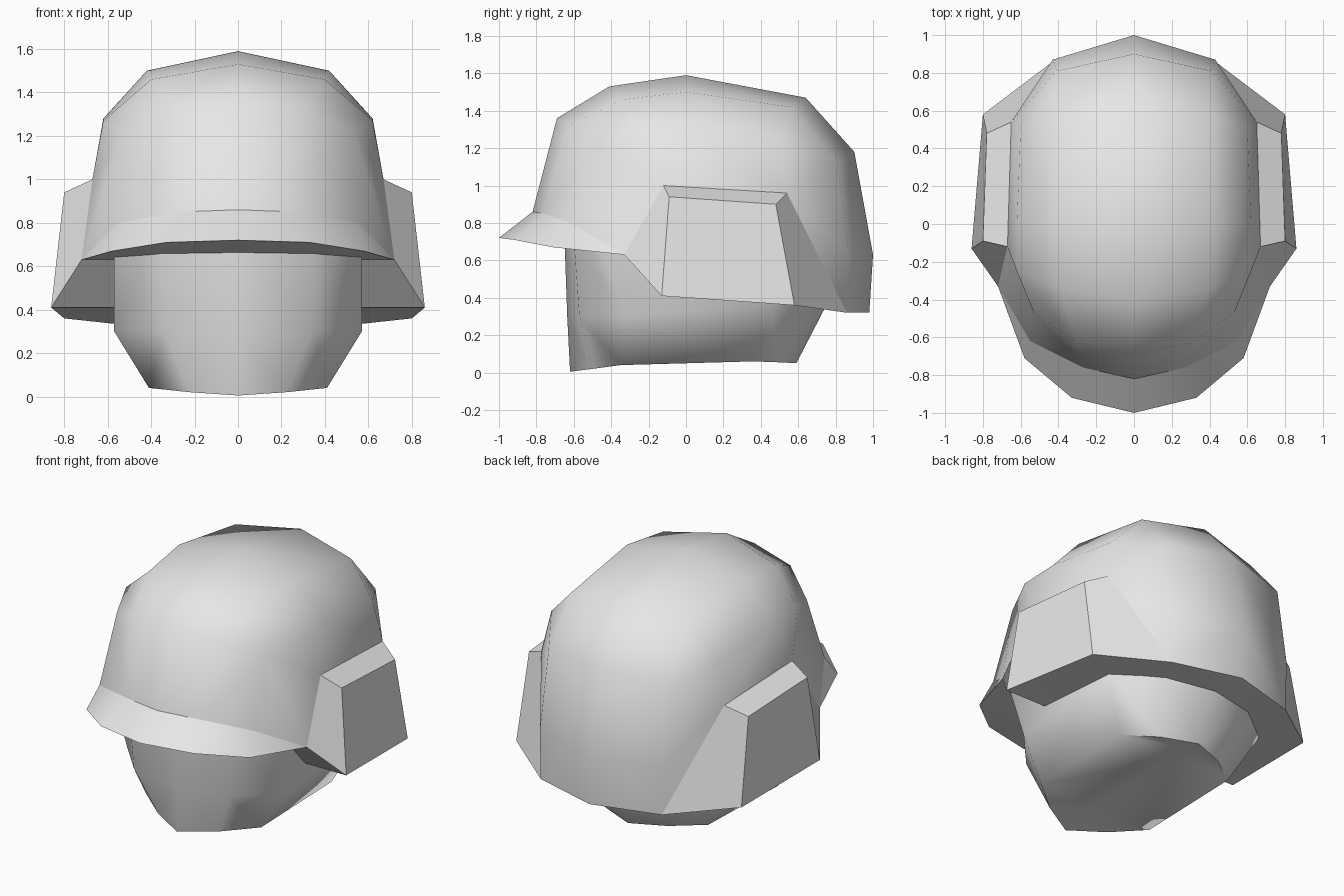
import bpy, bmesh, math
from mathutils import Vector

cube = bpy.data.objects.get("Cube")
if cube:
    bpy.data.objects.remove(cube, do_unlink=True)

# One plain grey for the whole model
grey = bpy.data.materials.new("plain grey")
grey.use_nodes = True
colour = (0.8, 0.8, 0.8, 1)
grey.diffuse_color = colour
grey.node_tree.nodes["Principled BSDF"].inputs["Base Color"].default_value = colour


def build(name, half_faces, middle, angle):
    """Make a part from the faces of its +x half, mirrored across x = 0."""
    bm = bmesh.new()
    for side in (1, -1):
        for corners in half_faces:
            points = []
            for x, y, z in corners:
                if (x * side, y, z) not in points:
                    points.append((x * side, y, z))
            if len(points) > 2:
                bm.faces.new([bm.verts.new(p) for p in points])
    bmesh.ops.remove_doubles(bm, verts=bm.verts[:], dist=0.001)
    bm.normal_update()
    # Turn every face away from the middle of the part
    for face in bm.faces:
        if face.normal.dot(face.calc_center_median() - Vector(middle)) < 0:
            face.normal_flip()
    mesh = bpy.data.meshes.new(name)
    bm.to_mesh(mesh)
    bm.free()
    mesh.materials.append(grey)
    part = bpy.data.objects.new(name, mesh)
    bpy.context.collection.objects.link(part)
    bpy.ops.object.select_all(action='DESELECT')
    part.select_set(True)
    bpy.context.view_layer.objects.active = part
    bpy.ops.object.shade_smooth_by_angle(angle=math.radians(angle))
    return part


def strips(row_a, row_b):
    """Quads joining two rows of the same length."""
    return [(a, b, d, c) for a, b, c, d in zip(row_a, row_a[1:], row_b, row_b[1:])]


# Shell lines running from the front edge over the crown to the back edge
centre = [(0, -.82, .86), (0, -.69, 1.36), (0, -.41, 1.53), (0, 0, 1.59),
          (0, .64, 1.47), (0, .9, 1.18), (0, 1, .63), (0, .98, .32)]
inner = [(.27, -.76, .85), (.3, -.63, 1.32), (.4, -.34, 1.46), (.42, 0, 1.5),
         (.41, .56, 1.42), (.41, .81, 1.13), (.43, .87, .63), (.43, .86, .32)]
shoulder = [(.55, -.62, .8), (.53, -.47, 1.22), (.62, -.25, 1.27),
            (.62, 0, 1.28), (.6, .51, 1.22)]

# Points shared by the shell, the brim and the ear guards
brim_end = (.72, -.33, .63)
ear_root_front, ear_root_back = (.67, -.12, 1), (.65, .54, .96)
ear_top_front, ear_top_back = (.8, -.09, .94), (.78, .48, .9)
ear_low_front, ear_low_back = (.86, -.13, .41), (.8, .58, .36)
back_corner = inner[-1]

# Helmet shell
shell = strips(centre, inner) + strips(inner[:5], shoulder)
shell += [
    (inner[4], inner[5], shoulder[4]),
    (shoulder[4], inner[5], ear_root_back),
    (inner[5], inner[6], ear_root_back),
    (inner[6], back_corner, ear_root_back),
    (brim_end, shoulder[0], shoulder[1], ear_root_front),
    (shoulder[1], shoulder[2], ear_root_front),
    (shoulder[2], shoulder[3], ear_root_front),
    (shoulder[3], shoulder[4], ear_root_back, ear_root_front),
]
shell_middle = (0, .1, .8)
build("helmet_shell", shell, shell_middle, 70)

# Front brim
brim_base = [centre[0], inner[0], shoulder[0], brim_end]
brim_edge = [(0, -1, .72), (.33, -.92, .71), (.58, -.71, .67), brim_end]
build("brim", strips(brim_base, brim_edge), shell_middle, 40)

# Ear guards, standing out from the shell on both sides
guards = [
    (ear_top_front, ear_top_back, ear_low_back, ear_low_front),
    (ear_root_front, ear_root_back, ear_top_back, ear_top_front),
    (ear_root_front, ear_top_front, ear_low_front, brim_end),
    (ear_root_back, back_corner, ear_low_back, ear_top_back),
]
build("ear_guards", guards, shell_middle, 15)

# Underside, closing the shell from rim to rim
rim = brim_edge + [ear_low_front, ear_low_back, back_corner, centre[-1]]
axis = [(0, y, z) for x, y, z in rim]
build("underside", strips(rim, axis), shell_middle, 20)

# Head: three outlines from front to back, capped above and below
top = [(0, -.65, .72), (.36, -.6, .72), (.57, -.46, .7),
       (.57, .48, .6), (.32, .68, .55), (0, .77, .5)]
cheek = [(0, -.635, .3), (.34, -.57, .3), (.57, -.32, .3),
         (.57, .45, .36), (.31, .66, .34), (0, .74, .34)]
jaw = [(0, -.62, .005), (.22, -.5, .02), (.41, -.35, .04),
       (.41, .36, .06), (.22, .5, .055), (0, .59, .05)]
head = strips(top, cheek) + strips(cheek, jaw)
for outline in (top, jaw):
    head += strips(outline, [(0, y, z) for x, y, z in outline])
build("head", head, (0, .05, .35), 60)
